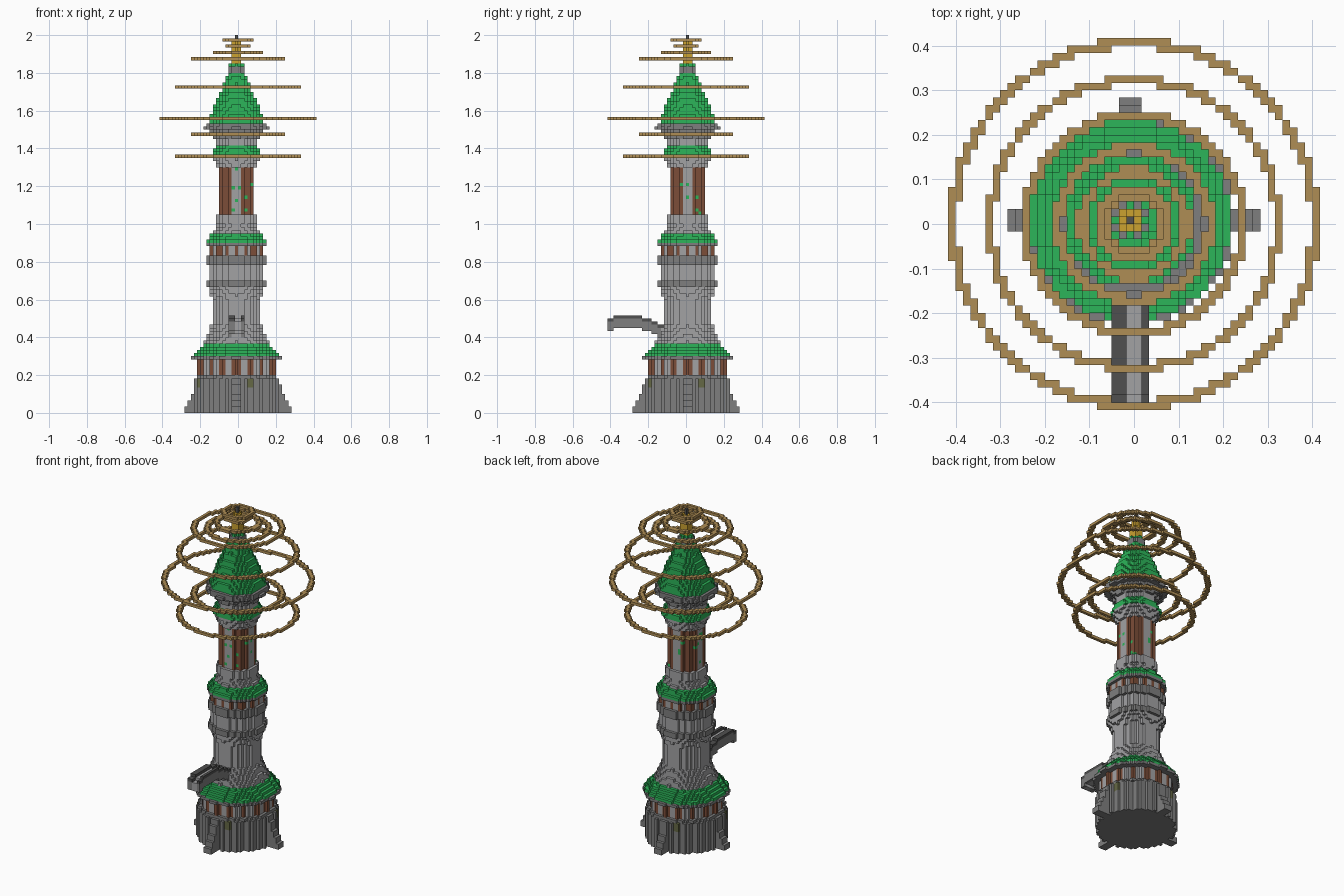
import bpy
import bmesh
import math
import random

random.seed(4)
cube = bpy.data.objects.get("Cube")
if cube:
    bpy.data.objects.remove(cube, do_unlink=True)

CELL = 1 / 60            # edge of one building block
CX, CY = -0.5, 0.5       # tower axis, in blocks

# Palette (linear)
PALETTE = {
    "light_stone": (0.36, 0.36, 0.37),
    "grey_stone": (0.21, 0.21, 0.21),
    "dark_stone": (0.08, 0.08, 0.08),
    "copper_green": (0.025, 0.46, 0.10),
    "brass_tan": (0.43, 0.27, 0.09),
    "window_brown": (0.20, 0.075, 0.04),
    "gold": (0.60, 0.36, 0.03),
    "moss": (0.13, 0.14, 0.06),
}
SLOTS = list(PALETTE)
materials = []
for name, rgb in PALETTE.items():
    mat = bpy.data.materials.new(name)
    mat.use_nodes = True
    mat.diffuse_color = (*rgb, 1)
    bsdf = mat.node_tree.nodes["Principled BSDF"]
    bsdf.inputs["Base Color"].default_value = (*rgb, 1)
    bsdf.inputs["Roughness"].default_value = 0.9
    materials.append(mat)

parts = {}               # part name -> {block: colour}
filled = set()           # every block used so far


def put(part, block, colour):
    if block not in filled:
        filled.add(block)
        parts.setdefault(part, {})[block] = colour


def disc(radius, cx=CX, cy=CY):
    """Blocks of one round layer, with distance and angle from the axis."""
    n = int(radius) + 2
    for x in range(-n, n):
        for y in range(-n, n):
            dx, dy = x + 0.5 - cx, y + 0.5 - cy
            d = math.hypot(dx, dy)
            if d <= radius:
                yield x, y, d, math.atan2(dy, dx)


def drum(part, z0, z1, r0, r1, colour, rule=None):
    """Stack of round layers from radius r0 to r1; rule recolours blocks."""
    for z in range(z0, z1):
        r = r0 + (r1 - r0) * (z - z0 + 0.5) / (z1 - z0)
        for x, y, d, a in disc(r):
            put(part, (x, y, z), rule(a, z) if rule else colour)


def arcade(a, z):
    return "window_brown" if math.cos(16 * a) > -0.1 else "light_stone"


def tall_windows(a, z):
    if math.cos(4 * a) < 0.15:
        return "copper_green" if random.random() < 0.04 else "window_brown"
    return "copper_green" if random.random() < 0.06 else "light_stone"


def mossy(a, z):
    patch = math.cos(4 * a - 1.5) > 0.93 and 8 <= z <= 10
    return "moss" if patch else "grey_stone"


# Ribbed base wall
for z in range(11):
    for x, y, d, a in disc(13.5):
        if d <= 12.7 or math.cos(20 * a) > -0.2:
            put("base_wall", (x, y, z), mossy(a, z))

# Four stepped buttresses on the axes
for z, reach in enumerate([17, 17, 16, 16, 15, 15, 14, 14, 14]):
    for i in range(12, reach):
        for w in (-2, -1, 0):
            for block in ((i, w + 1, z), (-i - 1, w + 1, z), (w, i, z), (w, -i - 1, z)):
                put("buttresses", block, "grey_stone")

# Tower body from the ground up
drum("base_cornice", 11, 12, 12.8, 12.8, "grey_stone")
drum("base_arcade", 12, 17, 12, 12, None, arcade)
drum("lower_eave", 17, 18, 14.1, 14.1, "grey_stone")
drum("lower_roof", 18, 22, 14, 10.3, "copper_green")
drum("lower_shaft", 22, 25, 10.2, 9, "light_stone")
drum("lower_shaft", 25, 28, 9, 7.8, "light_stone")
drum("lower_shaft", 28, 36, 7.5, 7.5, "light_stone")
drum("lower_shaft", 36, 40, 7.6, 8.8, "light_stone")
drum("lower_band", 40, 42, 9.3, 9.3, "grey_stone")
drum("middle_shaft", 42, 47, 8.5, 8.5, "light_stone")
drum("middle_band", 47, 50, 9.4, 9.4, "grey_stone")
drum("middle_arcade", 50, 53, 8.6, 8.6, None, arcade)
drum("middle_eave", 53, 54, 9.8, 9.8, "grey_stone")
drum("middle_roof", 54, 57, 9.9, 7.7, "copper_green")
drum("neck", 57, 60, 7.3, 6, "light_stone")
drum("neck", 60, 63, 6.6, 6.4, "light_stone")
drum("tall_windows", 63, 78, 5.8, 5.8, None, tall_windows)
drum("upper_corbel", 78, 82, 6, 7.6, "light_stone")
drum("upper_roof", 82, 85, 8.2, 6.5, "copper_green")
drum("belfry", 85, 87, 6.4, 6.4, "light_stone")
drum("belfry", 87, 90, 6.8, 8.8, "grey_stone")
drum("spire_eave", 90, 92, 10.2, 9.9, "grey_stone")

# Concave spire roof
SPIRE = [(92, 9.1), (95, 8.2), (99, 6.6), (104, 4.3), (108, 2.7)]
for (z0, r0), (z1, r1) in zip(SPIRE, SPIRE[1:]):
    drum("spire_roof", z0, z1, r0, r1, "copper_green")
drum("spire_collar", 108, 110, 2.5, 2.5, "grey_stone")
drum("spire_cap", 110, 111, 2.1, 2.1, "copper_green")
drum("finial", 111, 115, 2, 1.4, "gold")
drum("finial", 115, 118, 1.1, 1.1, "gold")
drum("finial_tip", 118, 120, 0.6, 0.6, "dark_stone")

# Floating rings
RINGS = [(81, 20), (88, 15.3), (93, 25), (103, 20), (112, 15.3),
         (112, 10.8), (114, 7.7), (116, 4.4), (118, 5.4)]
for n, (z, radius) in enumerate(RINGS):
    for x, y, d, a in disc(radius, 0, 0):
        if d > radius - 1.25:
            put(f"ring_{n + 1}", (x, y, z), "brass_tan")

# Arched bridge at the front, with a rail on each side
for y in range(-25, -6):
    top = round(31 - 0.025 * (y + 19) ** 2)
    for x in range(-3, 2):
        rail = x in (-3, -2, 1)
        for z in range(top - 4, top if rail else top - 1):
            if rail:
                put("bridge", (x, y, z), "dark_stone" if z == top - 1 else "grey_stone")
            else:
                put("bridge", (x, y, z), "light_stone")

# Outer faces of each part
SIDES = [(axis, sign) for axis in range(3) for sign in (0, 1)]
for part, blocks in parts.items():
    bm = bmesh.new()
    corners = {}

    def corner(p):
        if p not in corners:
            corners[p] = bm.verts.new([c * CELL for c in p])
        return corners[p]

    for block, colour in blocks.items():
        for axis, sign in SIDES:
            step = list(block)
            step[axis] += 2 * sign - 1
            if tuple(step) in filled:
                continue
            u, v = (axis + 1) % 3, (axis + 2) % 3
            loop = []
            for du, dv in ((0, 0), (1, 0), (1, 1), (0, 1)):
                p = list(block)
                p[axis] += sign
                p[u] += du
                p[v] += dv
                loop.append(corner(tuple(p)))
            face = bm.faces.new(loop if sign else loop[::-1])
            face.material_index = SLOTS.index(colour)
    mesh = bpy.data.meshes.new(part)
    for mat in materials:
        mesh.materials.append(mat)
    bm.to_mesh(mesh)
    bm.free()
    bpy.context.scene.collection.objects.link(bpy.data.objects.new(part, mesh))
